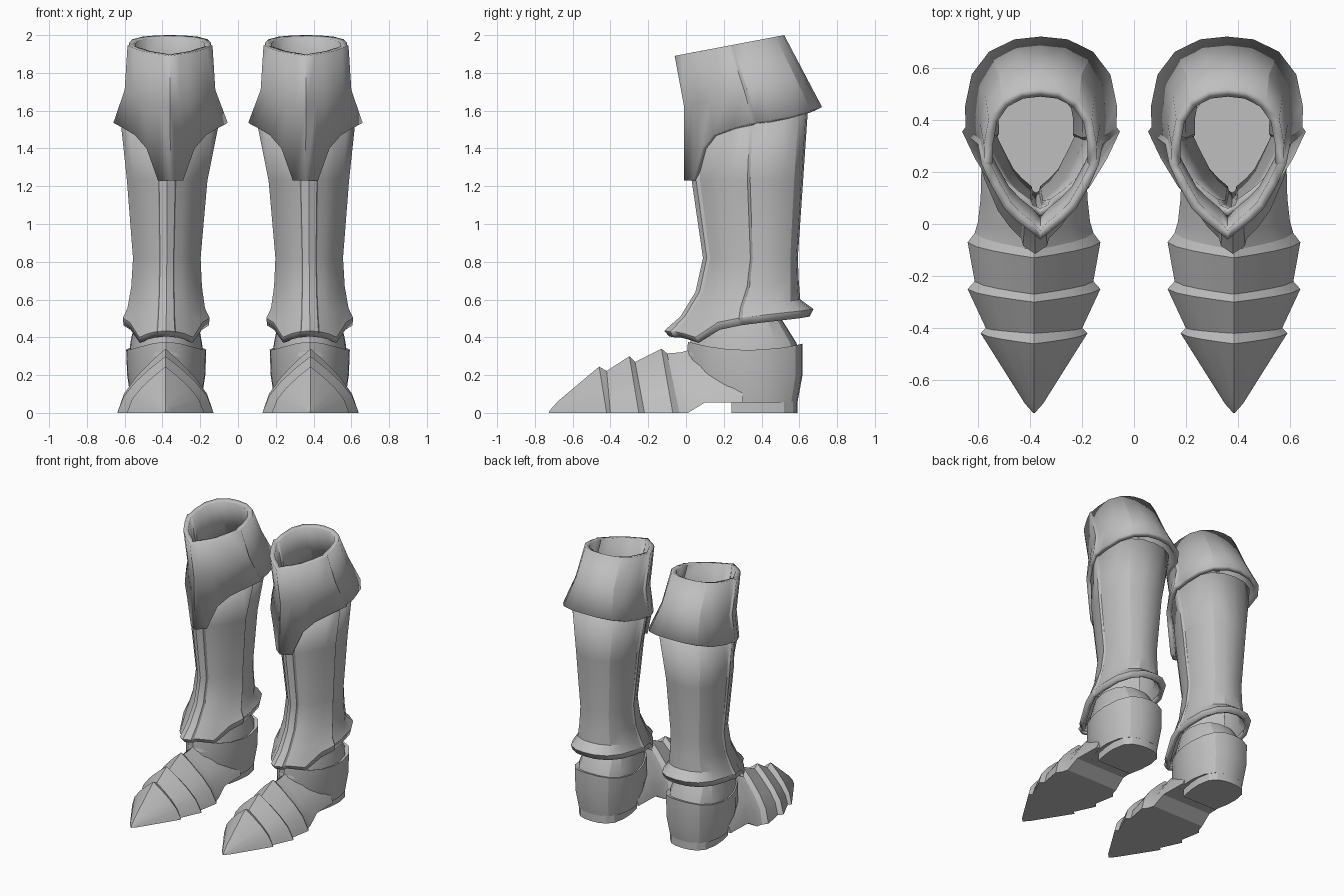
import bpy, bmesh, math

if "Cube" in bpy.data.objects:
    bpy.data.objects.remove(bpy.data.objects["Cube"])

steel = bpy.data.materials.new("steel grey")
steel.diffuse_color = (0.52, 0.52, 0.52, 1)
steel.use_nodes = True
steel.node_tree.nodes["Principled BSDF"].inputs["Base Color"].default_value = steel.diffuse_color

# Half plan shapes: (half-width fraction, front-to-back fraction)
BACK = [(1.0, .50), (.955, .525), (.965, .63), (.88, .80), (.66, .92), (.34, .985), (0, 1)]
CUFF = [(0, 0), (.22, .07), (.42, .13), (.62, .21), (.84, .36)] + BACK
GREAVE = [(0, 0), (.2, .04), (.23, .075), (.42, .13), (.62, .21), (.84, .36)] + BACK
ROUND = [(0, 0), (.3, .05), (.62, .17), (.86, .34), (.98, .5), (1, .64),
         (.9, .82), (.66, .94), (.34, .99), (0, 1)]
HEEL = [(0, 0), (.85, 0), (.97, .3), (1, .55), (.9, .8), (.66, .93), (.34, .985), (0, 1)]


def ring(shape, cx, hw, y0, y1, z):
    """Horizontal ring; z is a number, a (front, back) pair or one value per half point."""
    half = []
    for i, (u, v) in enumerate(shape):
        if isinstance(z, list):
            h = z[i]
        elif isinstance(z, tuple):
            h = z[0] + (z[1] - z[0]) * v
        else:
            h = z
        half.append((u * hw, y0 + (y1 - y0) * v, h))
    right = [(cx + x, y, h) for x, y, h in half]
    left = [(cx - x, y, h) for x, y, h in half[-2:0:-1]]
    return right + left


def loft(name, rings, bottom=False, top=False, thick=0, angle=24):
    """Skin the rings, then mirror to make the pair of boots."""
    bm = bmesh.new()
    rows = [[bm.verts.new(p) for p in r] for r in rings]
    for a, b in zip(rows, rows[1:]):
        n = len(a)
        for i in range(n):
            j = (i + 1) % n
            bm.faces.new((a[i], a[j], b[j], b[i]))
    if bottom:
        bm.faces.new(rows[0][::-1])
    if top:
        bm.faces.new(rows[-1])
    if bottom and top:
        bmesh.ops.recalc_face_normals(bm, faces=bm.faces)
    mesh = bpy.data.meshes.new(name)
    bm.to_mesh(mesh)
    bm.free()
    mesh.materials.append(steel)
    ob = bpy.data.objects.new(name, mesh)
    bpy.context.collection.objects.link(ob)
    if thick:
        m = ob.modifiers.new("thickness", 'SOLIDIFY')
        m.thickness, m.offset = thick, -1
    ob.modifiers.new("pair", 'MIRROR').use_mirror_merge = False
    bpy.ops.object.select_all(action='DESELECT')
    ob.select_set(True)
    bpy.context.view_layer.objects.active = ob
    bpy.ops.object.shade_smooth_by_angle(angle=math.radians(angle))
    return ob


# Knee cuff: hanging front tongue, flared lower edge, slanted open top
edge = [1.23, 1.23, 1.40, 1.47, 1.51, 1.535, 1.54, 1.55, 1.575, 1.60, 1.615, 1.62]
loft("knee_cuff", [
    ring(CUFF, .357, .303, -.01, .72, edge),
    ring(CUFF, .36, .240, -.01, .625, (1.62, 1.80)),
    ring(CUFF, .36, .225, -.06, .52, (1.89, 2.0)),
], thick=.035)

# Greave: flared rim at the ankle, raised shin band, seam groove on the sides
rim = [.405, .40, .40, .39, .37, .44, .462, .465, .475, .49, .50, .508, .51]
rim_top = [z + (.03 if i < 5 else .04) for i, z in enumerate(rim)]
loft("greave", [
    ring(GREAVE, .38, .225, -.09, .655, rim),
    ring(GREAVE, .38, .230, -.115, .675, rim_top),
    ring(GREAVE, .38, .205, -.03, .605, (.51, .60)),
    ring(GREAVE, .378, .187, .05, .597, (.64, .70)),
    ring(GREAVE, .377, .179, .09, .592, .82),
    ring(GREAVE, .375, .213, .03, .62, 1.23),
    ring(GREAVE, .36, .262, .03, .645, (1.5, 1.6)),
], thick=.03)

# Ankle sleeve between greave and heel cup
loft("ankle", [
    ring(ROUND, .38, .195, .0, .60, .30),
    ring(ROUND, .38, .19, .02, .585, .37),
    ring(ROUND, .38, .165, .07, .51, .49),
], bottom=True, top=True)

# Heel cup with dipped rim
lip = [.375, .37, .352, .338, .333, .335, .345, .358, .365, .367]
loft("heel_cup", [
    ring(ROUND, .38, .185, .04, .59, .055),
    ring(ROUND, .38, .207, .0, .617, .20),
    ring(ROUND, .38, .212, .01, .617, lip),
    ring(ROUND, .38, .188, .03, .59, [z - .008 for z in lip]),
], bottom=True, top=True)

# Heel block
loft("heel_block", [
    ring(HEEL, .38, .165, .24, .59, 0),
    ring(HEEL, .38, .165, .24, .59, .06),
], bottom=True, top=True)

# Foot plates: (ridge y, base y, ridge z, base z, half width)
ARCH = [(1, 0), (.86, .30), (.62, .55), (.3, .80), (0, 1)]


def section(yt, yb, zt, zb, w):
    half = [(u * w, yb + (yt - yb) * h, zb + (zt - zb) * h) for u, h in ARCH]
    return ([(.384 + x, y, z) for x, y, z in half] +
            [(.384 - x, y, z) for x, y, z in half[-2::-1]])


loft("foot_plates", [section(*s) for s in [
    (-.722, -.725, .012, 0, .004),
    (-.68, -.69, .06, 0, .035),
    (-.46, -.42, .245, 0, .205),
    (-.42, -.40, .222, 0, .185),
    (-.30, -.25, .30, 0, .255),
    (-.27, -.22, .27, 0, .228),
    (-.13, -.07, .34, 0, .255),
    (-.10, -.035, .315, 0, .228),
    (-.03, .01, .32, 0, .215),
    (.06, .10, .345, .055, .205),
    (.30, .30, .30, .056, .20),
]], bottom=True, top=True, angle=20)
